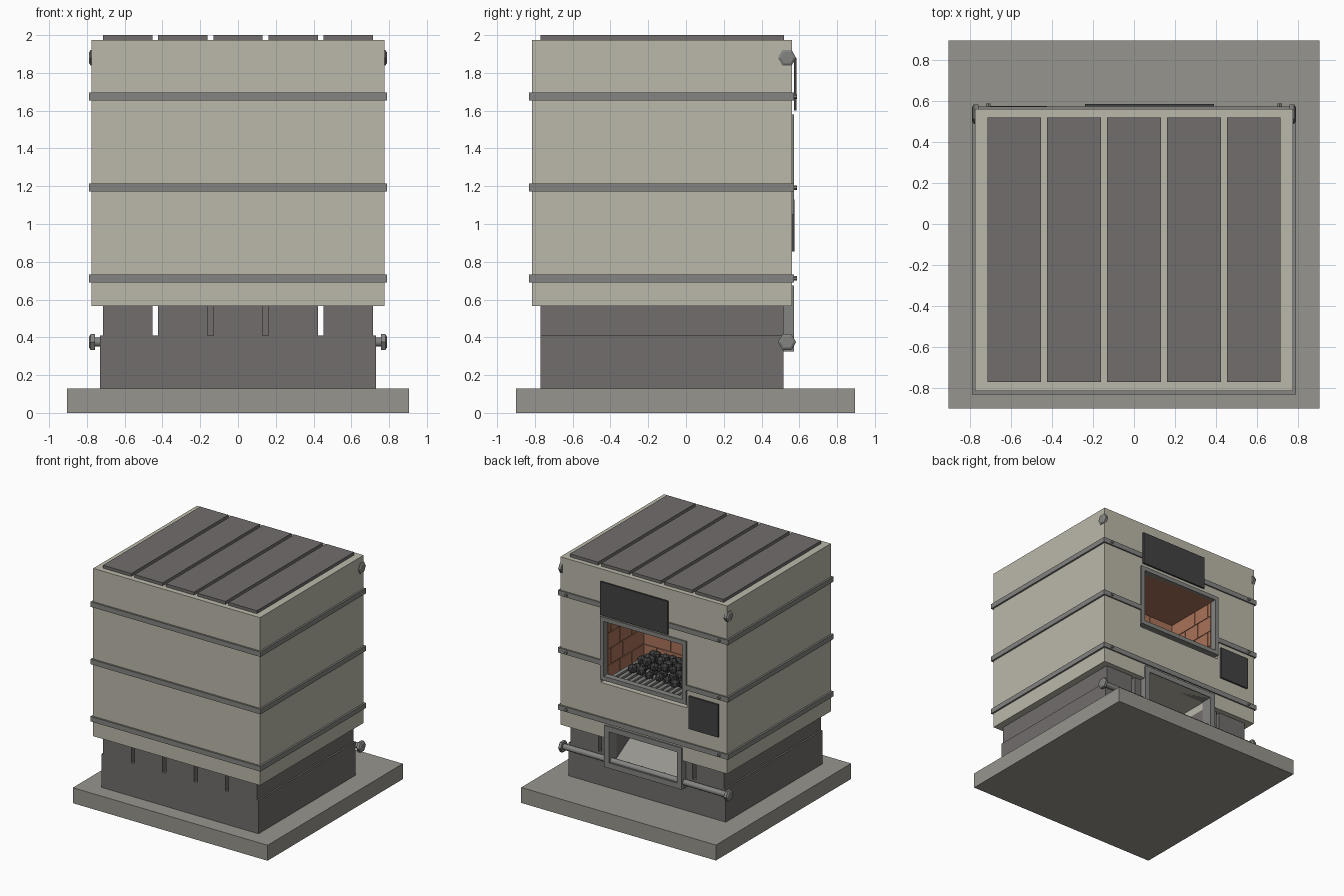
import bpy, bmesh, math, random
from mathutils import Matrix, Vector

if "Cube" in bpy.data.objects:
    bpy.data.objects.remove(bpy.data.objects["Cube"])

random.seed(4)


def mat(name, r, g, b):
    m = bpy.data.materials.new(name)
    m.diffuse_color = (r, g, b, 1)
    m.use_nodes = True
    m.node_tree.nodes["Principled BSDF"].inputs["Base Color"].default_value = m.diffuse_color
    return m


PLASTER = mat("plaster", 0.50, 0.48, 0.40)
STONE = mat("stone", 0.31, 0.30, 0.27)
DARK = mat("dark_stone", 0.165, 0.155, 0.15)
STEEL = mat("steel", 0.23, 0.23, 0.22)
IRON = mat("iron", 0.055, 0.055, 0.055)
BRICK = mat("brick", 0.40, 0.17, 0.10)


def finish(name, bm, m):
    me = bpy.data.meshes.new(name)
    bm.to_mesh(me)
    bm.free()
    ob = bpy.data.objects.new(name, me)
    if m:
        me.materials.append(m)
    bpy.context.collection.objects.link(ob)
    return ob


def boxes(name, spans, m=None):
    """One object from boxes given as (x0, x1, y0, y1, z0, z1)."""
    bm = bmesh.new()
    for x0, x1, y0, y1, z0, z1 in spans:
        mx = Matrix.Translation(((x0 + x1) / 2, (y0 + y1) / 2, (z0 + z1) / 2))
        mx = mx @ Matrix.Diagonal((x1 - x0, y1 - y0, z1 - z0, 1))
        bmesh.ops.create_cube(bm, size=1, matrix=mx)
    return finish(name, bm, m)


def rod(name, x0, x1, y, z, r, sides, m, r2=None):
    """Cylinder along x, optionally tapered."""
    bm = bmesh.new()
    mx = Matrix.Translation(((x0 + x1) / 2, y, z)) @ Matrix.Rotation(math.pi / 2, 4, 'Y')
    bmesh.ops.create_cone(bm, cap_ends=True, segments=sides, radius1=r,
                          radius2=r2 or r, depth=x1 - x0, matrix=mx)
    return finish(name, bm, m)


def cut(ob, span):
    c = boxes("cutter", [span])
    c.hide_render = True
    md = ob.modifiers.new("cut", 'BOOLEAN')
    md.object, md.operation, md.solver = c, 'DIFFERENCE', 'EXACT'
    bpy.context.view_layer.objects.active = ob
    bpy.ops.object.modifier_apply(modifier=md.name)
    bpy.data.objects.remove(c)


def frame(name, x, z0, z1, y0, y1, t):
    return boxes(name, [(-x, -x + t, y0, y1, z0, z1), (x - t, x, y0, y1, z0, z1),
                        (-x + t, x - t, y0, y1, z0, z0 + t),
                        (-x + t, x - t, y0, y1, z1 - t, z1)], STEEL)


# base slab, plinth, insulated body
boxes("base_slab", [(-.905, .905, -.9, .895, 0, .13)], STONE)
plinth = boxes("plinth", [(-.73, .73, -.77, .515, .13, .41)], DARK)
body = boxes("body", [(-.775, .775, -.815, .56, .565, 1.975)], PLASTER)

# five slabs below and above the body
PIT = (-.32, .32, -.3, .7, .37, .63)
for i in range(5):
    c = (i - 2) * .292
    leg = boxes(f"support_slab_{i+1}", [(c - .131, c + .131, -.77, .515, .41, .58)], DARK)
    if 0 < i < 4:
        cut(leg, PIT)
    boxes(f"roof_slab_{i+1}", [(c - .131, c + .131, -.77, .52, 1.96, 2.0)], DARK)

# fire chamber and ash pit cavities
cut(body, (-.40, .40, 0, .7, 1.02, 1.58))
cut(body, PIT)
cut(plinth, PIT)

# steel bands with bolts
for n, z in enumerate((.712, 1.193, 1.675)):
    a, b = z - .021, z + .021
    spans = [(-.79, .79, -.83, -.815, a, b),
             (-.79, -.775, -.815, .572, a, b), (.775, .79, -.815, .572, a, b)]
    if n == 1:
        spans += [(-.775, -.40, .56, .572, a, b), (.40, .775, .56, .572, a, b)]
    else:
        spans += [(-.775, .775, .56, .572, a, b)]
    boxes(f"band_{n+1}", spans, STEEL)
    bm = bmesh.new()
    for x in (-.71, .71):
        mx = Matrix.Translation((x, .577, z)) @ Matrix.Rotation(math.pi / 2, 4, 'X')
        bmesh.ops.create_cone(bm, cap_ends=True, segments=6, radius1=.012,
                              radius2=.012, depth=.022, matrix=mx)
    finish(f"band_bolts_{n+1}", bm, STEEL)

# tie rods with hex nuts
for n, z in (("lower", .375), ("upper", 1.88)):
    r = rod(f"{n}_tie_rod", -.765, .765, .535, z, .024, 16, STEEL)
    for p in r.data.polygons:
        p.use_smooth = len(p.vertices) == 4
    r.data.set_sharp_from_angle(angle=math.radians(35))
    for s, side in ((-1, "left"), (1, "right")):
        rod(f"{n}_nut_{side}", s * .772 - .008, s * .772 + .008, .535, z, .048, 6, STEEL)
        rod(f"{n}_nut_cap_{side}", s * .784 - .004, s * .784 + .004, .535, z,
            .048 if s > 0 else .034, 6, STEEL, .034 if s > 0 else .048)
        rod(f"{n}_nut_inner_{side}", s * .761 - .004, s * .761 + .004, .535, z, .048, 6, STEEL)

# door frames and plates
frame("fire_door_frame", .40, 1.05, 1.58, .52, .572, .035)
frame("ash_door_frame", .36, .325, .675, .47, .572, .045)
boxes("fire_door", [(-.24, .39, .572, .586, 1.60, 1.88)], IRON)
boxes("inspection_plate", [(-.70, -.425, .56, .574, .855, 1.13)], IRON)

# ash pit back wall and sloping chute
boxes("ash_pit_back", [(-.32, .32, -.3, -.28, .37, .63)], DARK)
chute = boxes("ash_chute", [(-.315, .315, -.13, .13, -.006, .006)], STONE)
chute.location = (0, .36, .43)
chute.rotation_euler = (math.radians(-30), 0, 0)
boxes("ash_floor", [(-.315, .315, -.28, .25, .485, .497)], DARK)

# brick lining, laid in staggered courses
bricks = []
H, G = .135, .006
for row in range(4):
    a, b = 1.02 + row * H, 1.02 + (row + 1) * H - G
    off = .12 * (row % 2)
    edges = [-.37] + [v for v in (-.25 + off, .0 + off, .25 + off) if v < .35] + [.37]
    for x0, x1 in zip(edges, edges[1:]):
        bricks.append((x0, x1 - G, .0, .035, a, b))
    edges = [.035, .2 + off, .36 + off, .52]
    for y0, y1 in zip(edges, edges[1:]):
        if y1 > y0:
            bricks.append((-.40, -.365, y0, y1 - G, a, b))
            bricks.append((.365, .40, y0, y1 - G, a, b))
boxes("brick_lining", bricks, BRICK)
boxes("lining_backing", [(-.40, .40, 0, .029, 1.02, 1.56), (-.40, -.371, 0, .52, 1.02, 1.56),
                         (.371, .40, 0, .52, 1.02, 1.56)], DARK)
boxes("chamber_ceiling", [(-.40, .40, 0, .545, 1.545, 1.58)], BRICK)

# fire grate
boxes("grate_bars", [(x * .052 - .016, x * .052 + .016, .035, .53, 1.05, 1.08)
                     for x in range(-6, 7)], STEEL)

# heap of coal
bm = bmesh.new()
for layer, (nx, ny) in enumerate(((7, 5), (5, 3))):
    for i in range(nx):
        for j in range(ny):
            p = Vector(((i - (nx - 1) / 2) * .082, .23 + (j - (ny - 1) / 2) * .075,
                        1.105 + layer * .045))
            p += Vector([random.uniform(-.012, .012) for _ in range(3)])
            mx = Matrix.Translation(p) @ Matrix.Rotation(random.random() * 6, 4, 'Z')
            bmesh.ops.create_icosphere(bm, subdivisions=1, radius=random.uniform(.034, .044),
                                       matrix=mx)
finish("coal_heap", bm, IRON)
